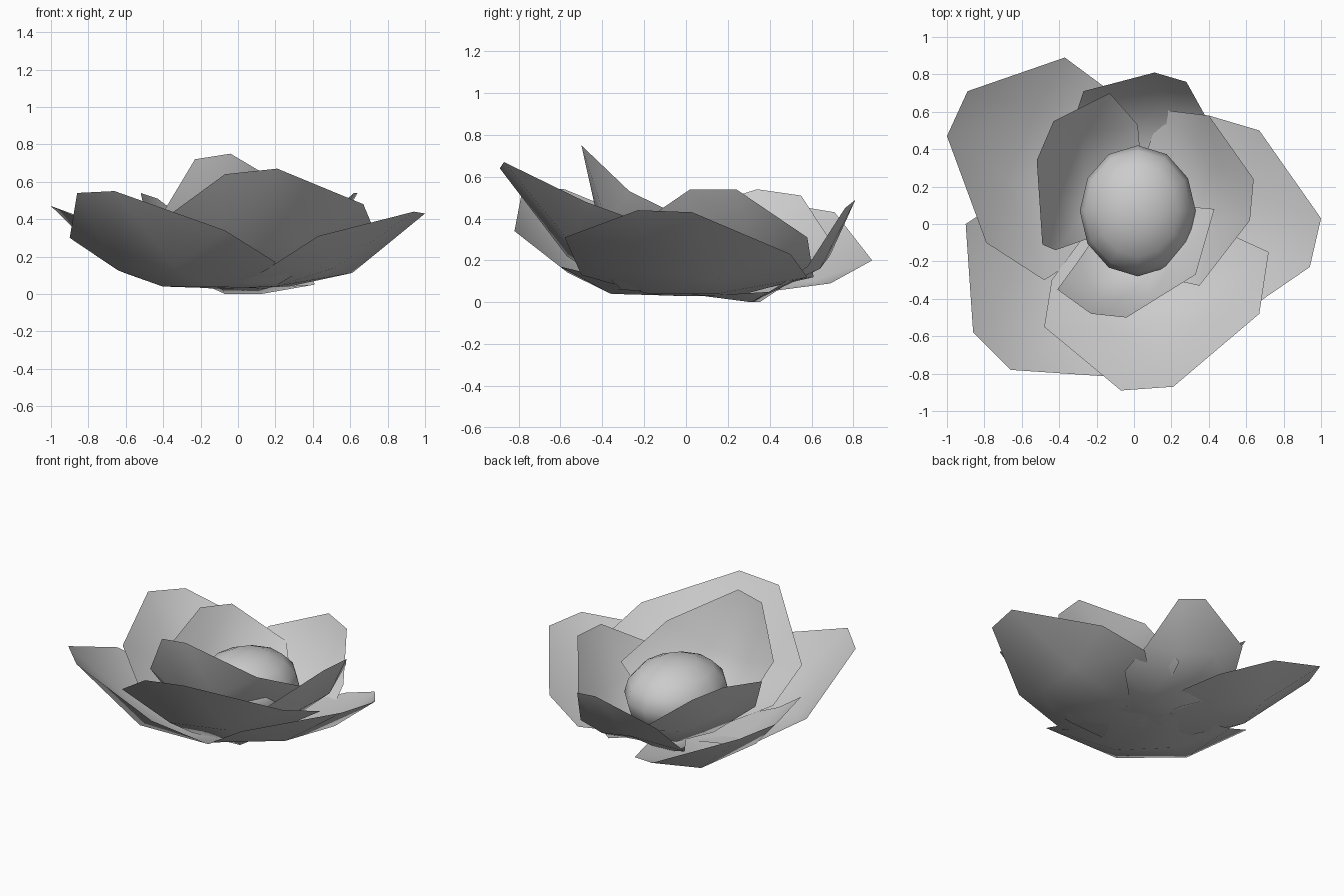
import bpy
import bmesh
from mathutils import Vector

cube = bpy.data.objects.get("Cube")
if cube:
    bpy.data.objects.remove(cube, do_unlink=True)

# One plain grey for the whole flower
grey = bpy.data.materials.new("light_grey")
grey.use_nodes = True
colour = (0.6, 0.6, 0.6, 1)
grey.diffuse_color = colour
grey.node_tree.nodes["Principled BSDF"].inputs["Base Color"].default_value = colour

ROOT = Vector((0, 0.1, 0.03))


def add_object(name, bm):
    """Turn a bmesh into a smooth shaded object."""
    mesh = bpy.data.meshes.new(name)
    bm.to_mesh(mesh)
    bm.free()
    mesh.materials.append(grey)
    mesh.polygons.foreach_set("use_smooth", [True] * len(mesh.polygons))
    obj = bpy.data.objects.new(name, mesh)
    bpy.context.scene.collection.objects.link(obj)
    return obj


def petal(name, rim, bulge, sag, floor, reach=0.57):
    """Cupped petal: rim runs shoulder, side, tip, tip, side, shoulder.
    Inside it a belly pair and a low pair run down to a root pair."""
    points = [Vector(p) for p in rim]
    middle = (points[1] + points[4]) / 2
    half = (points[1] - points[4]) / 2
    belly = Vector((middle.x * bulge, middle.y * bulge, middle.z * sag))
    low = Vector((belly.x * reach, belly.y * reach, floor))
    flat_half = Vector((half.x, half.y, 0))

    bm = bmesh.new()
    rim_verts = [bm.verts.new(p) for p in points]
    sides = []
    for sign, (shoulder, side, tip) in ((1, rim_verts[:3]), (-1, rim_verts[:2:-1])):
        inner = [bm.verts.new(centre + sign * spread)
                 for centre, spread in ((ROOT, flat_half * 0.27),
                                        (low, flat_half * 0.3),
                                        (belly, half * 0.37))]
        bm.faces.new((side, tip, inner[2]))
        bm.faces.new((shoulder, side, inner[2], inner[1]))
        bm.faces.new((shoulder, inner[1], inner[0]))
        sides.append(inner + [tip])

    # Central strip from root to tip
    left, right = sides
    for i in range(len(left) - 1):
        bm.faces.new((left[i], left[i + 1], right[i + 1], right[i]))

    # Turn every face toward the inside of the cup
    bm.normal_update()
    for face in bm.faces:
        to_inside = Vector((0, 0, 1)) - face.calc_center_median()
        if face.normal.dot(to_inside) < 0:
            face.normal_flip()
    return add_object(name, bm)


# Outer ring of wide petals
petal("outer_petal_back_right",
      [(-0.1, 0.69, 0.09), (-0.37, 0.89, 0.2), (-0.89, 0.71, 0.43),
       (-1, 0.47, 0.47), (-0.79, -0.1, 0.38), (-0.48, -0.3, 0.15)],
      bulge=1.05, sag=0.45, floor=0.05)
petal("outer_petal_front_right",
      [(-0.6, 0.2, 0.11), (-0.9, 0, 0.3), (-0.86, -0.58, 0.54),
       (-0.66, -0.78, 0.55), (-0.07, -0.82, 0.34), (0.2, -0.6, 0.17)],
      bulge=1.01, sag=0.42, floor=0.04)
petal("outer_petal_front",
      [(-0.44, -0.3, 0.15), (-0.48, -0.55, 0.34), (-0.07, -0.89, 0.64),
       (0.21, -0.87, 0.67), (0.67, -0.48, 0.48), (0.72, -0.15, 0.36)],
      bulge=1.08, sag=0.6, floor=0.06)
petal("outer_petal_left",
      [(0.15, -0.5, 0.13), (0.43, -0.58, 0.31), (0.94, -0.23, 0.44),
       (1, 0.03, 0.43), (0.67, 0.5, 0.23), (0.4, 0.58, 0.12)],
      bulge=1.03, sag=0.47, floor=0.04, reach=0.42)
petal("outer_petal_back",
      [(0.41, 0.4, 0.05), (0.38, 0.58, 0.17), (0.28, 0.76, 0.45),
       (0.11, 0.81, 0.49), (-0.27, 0.71, 0.34), (-0.34, 0.5, 0.12)],
      bulge=1.03, sag=0.75, floor=0, reach=0.5)

# Inner ring of steeper petals
petal("inner_petal_front",
      [(-0.3, -0.2, 0.15), (-0.41, -0.35, 0.42), (-0.23, -0.48, 0.72),
       (-0.04, -0.5, 0.75), (0.33, -0.27, 0.53), (0.43, 0.08, 0.36)],
      bulge=1.27, sag=0.75, floor=0.06)
petal("inner_petal_right",
      [(-0.42, -0.14, 0.2), (-0.49, -0.11, 0.4), (-0.52, 0.34, 0.54),
       (-0.43, 0.55, 0.51), (-0.13, 0.7, 0.28), (0.02, 0.53, 0.15)],
      bulge=1.12, sag=0.75, floor=0.06)
petal("inner_petal_left",
      [(0.15, 0.61, 0.12), (0.4, 0.58, 0.31), (0.64, 0.24, 0.54),
       (0.62, 0.02, 0.54), (0.35, -0.33, 0.3), (0.26, -0.31, 0.2)],
      bulge=1.2, sag=0.75, floor=0.06)

# Rounded flower centre
bm = bmesh.new()
bmesh.ops.create_uvsphere(bm, u_segments=12, v_segments=8, radius=1)
bmesh.ops.scale(bm, vec=(0.31, 0.35, 0.23), verts=bm.verts)
bmesh.ops.translate(bm, vec=(0.02, 0.07, 0.26), verts=bm.verts)
add_object("flower_centre", bm)
